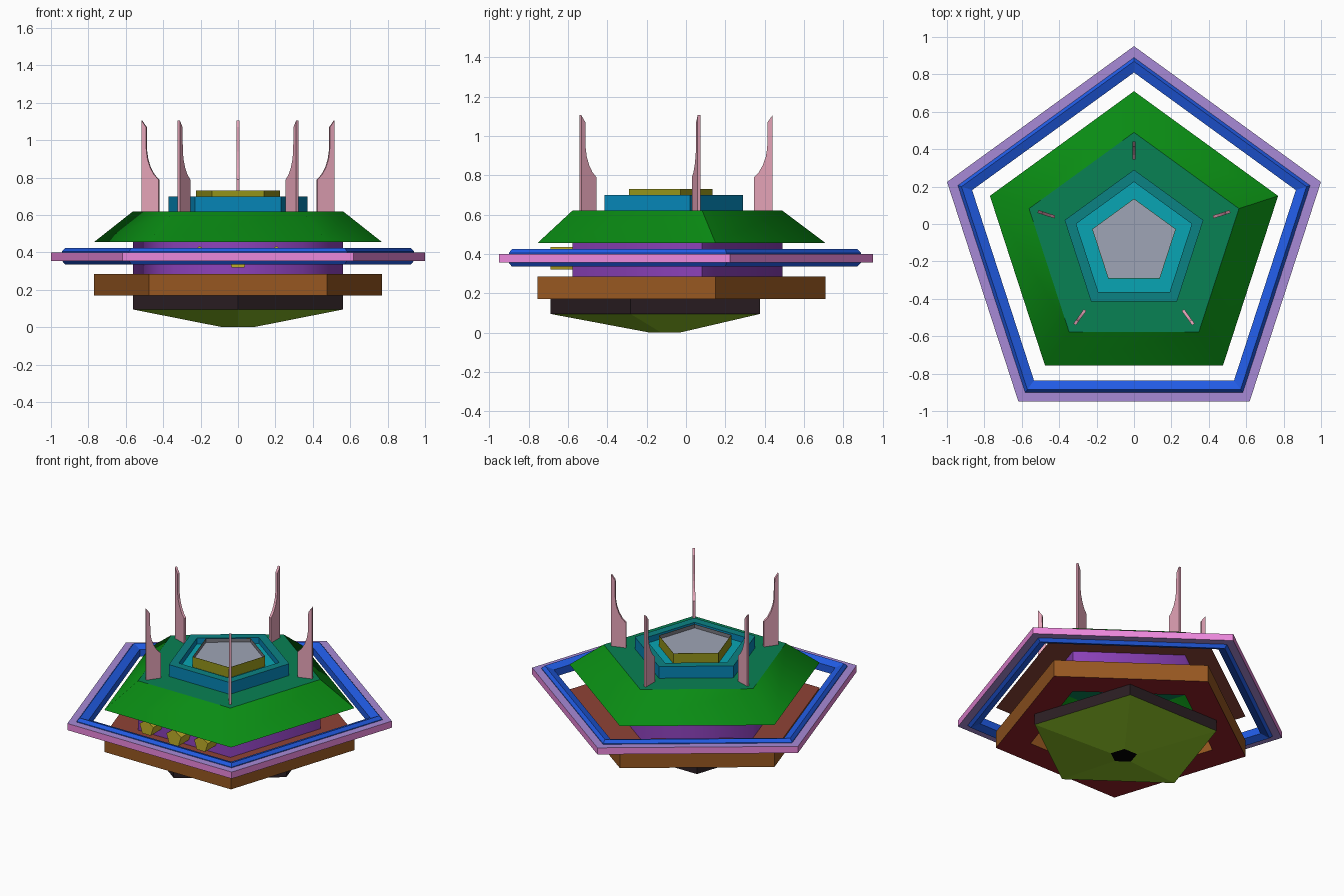
import bpy, bmesh, math
from mathutils import Matrix, Vector

if "Cube" in bpy.data.objects:
    bpy.data.objects.remove(bpy.data.objects["Cube"])

CY = -0.10   # shared centre of the pentagons
mats = {}


def rgb(*c):
    """Screen colour 0-255 to linear."""
    return tuple((v / 255) ** 2.2 for v in c)


def mat(c):
    if c not in mats:
        m = bpy.data.materials.new("paint_%d" % len(mats))
        m.diffuse_color = (*c, 1)
        m.use_nodes = True
        m.node_tree.nodes["Principled BSDF"].inputs["Base Color"].default_value = m.diffuse_color
        mats[c] = m
    return mats[c]


def finish(name, bm, colours):
    me = bpy.data.meshes.new(name)
    bm.to_mesh(me)
    bm.free()
    for c in colours:
        me.materials.append(mat(c))
    ob = bpy.data.objects.new(name, me)
    bpy.context.collection.objects.link(ob)
    return ob


def pentagon_shell(name, profile, colours, closed=False, cap_start=False, cap_end=False,
                   turn=90, smooth=None):
    """Sweep a (radius, z) profile round a pentagon; one colour per band.
    The band numbered smooth is shaded round its corners, with one sharp seam."""
    bm = bmesh.new()
    rings = []
    for r, z in profile:
        angles = [math.radians(turn + 72 * i) for i in range(5)]
        rings.append([bm.verts.new((r * math.cos(a), CY + r * math.sin(a), z)) for a in angles])
    last = len(colours) - 1
    soft = []
    for k in range(len(rings) if closed else len(rings) - 1):
        a, b = rings[k], rings[(k + 1) % len(rings)]
        for i in range(5):
            j = (i + 1) % 5
            f = bm.faces.new((a[i], a[j], b[j], b[i]))
            f.material_index = min(k, last)
            f.smooth = k == smooth
        if k == smooth:
            soft = [bm.edges.get((a[i], b[i])) for i in range(4)]
    if cap_start:
        bm.faces.new(rings[0][::-1]).material_index = last
    if cap_end:
        bm.faces.new(rings[-1]).material_index = last
    for e in bm.edges:
        e.smooth = e in soft
    return finish(name, bm, colours)


def prism(name, outline, depth, colour, matrix):
    """Extrude an outline in the local x-z plane, centred on local y."""
    bm = bmesh.new()
    face = bm.faces.new([bm.verts.new((x, -depth / 2, z)) for x, z in outline])
    ext = bmesh.ops.extrude_face_region(bm, geom=[face])
    moved = [v for v in ext["geom"] if isinstance(v, bmesh.types.BMVert)]
    bmesh.ops.translate(bm, verts=moved, vec=Vector((0, depth, 0)))
    bmesh.ops.recalc_face_normals(bm, faces=bm.faces)
    bm.transform(matrix)
    return finish(name, bm, [colour])


GREEN, TEAL, UMBER = rgb(18, 138, 26), rgb(17, 128, 84), rgb(140, 70, 58)
BROWN, RUST, MAROON = rgb(150, 88, 38), rgb(142, 68, 57), rgb(146, 37, 44)
BLUE, PINK, LILAC = rgb(38, 92, 228), rgb(235, 135, 219), rgb(166, 137, 213)
OLIVE, DARK, BLACK = rgb(145, 200, 45), rgb(47, 36, 40), rgb(5, 5, 5)
SEA, CYAN, RIM = rgb(14, 132, 180), rgb(17, 163, 178), rgb(19, 129, 130)
YELLOW, GREY, SLATE = rgb(146, 146, 32), rgb(157, 163, 180), rgb(120, 120, 128)
PURPLE, ROSE, GOLD = rgb(140, 68, 186), rgb(228, 162, 182), rgb(190, 172, 45)

# keel, pointing the opposite way to the rest
pentagon_shell("keel", [(0.085, 0), (0.59, 0.095), (0.59, 0.17)],
               [OLIVE, DARK, BLACK], cap_start=True, turn=-90)

# open-centred lower deck and hollow body wall
pentagon_shell("lower_deck", [(0.59, 0.17), (0.81, 0.17), (0.81, 0.285), (0.59, 0.285)],
               [MAROON, BROWN, RUST, BROWN], closed=True)
pentagon_shell("body_wall", [(0.59, 0.285), (0.59, 0.455)], [PURPLE], smooth=0)

# sloped roof with underside and flat deck
pentagon_shell("roof", [(0.59, 0.455), (0.81, 0.455), (0.59, 0.62), (0.39, 0.62)],
               [UMBER, GREEN, TEAL], smooth=1)

# raised collar with a recess, and the open-topped hatch inside it
pentagon_shell("collar", [(0.39, 0.62), (0.39, 0.70), (0.325, 0.70), (0.325, 0.66), (0.235, 0.66)],
               [SEA, RIM, SEA, CYAN])
pentagon_shell("hatch", [(0.235, 0.66), (0.235, 0.73), (0.233, 0.73), (0.233, 0.705)],
               [YELLOW, YELLOW, SLATE, GREY], cap_end=True)

# floating ring: outer band and chamfered inner rail
pentagon_shell("ring_band", [(0.985, 0.355), (1.051, 0.355), (1.051, 0.40), (0.985, 0.40)],
               [LILAC, PINK, LILAC], closed=True)
pentagon_shell("ring_rail", [(0.91, 0.355), (0.97, 0.335), (0.99, 0.355), (0.99, 0.405),
                             (0.97, 0.425), (0.91, 0.405)], [BLUE], closed=True)

# five upright fins at the roof corners
fin = [(0.445, 0.62), (0.54, 0.62), (0.54, 1.105), (0.515, 1.07), (0.513, 0.94),
       (0.506, 0.895), (0.491, 0.852), (0.470, 0.815), (0.445, 0.79)]
for i in range(5):
    m = Matrix.Translation((0, CY, 0)) @ Matrix.Rotation(math.radians(90 + 72 * i), 4, 'Z')
    prism("fin_%d" % (i + 1), fin, 0.016, ROSE, m)

# three small five-sided nozzles on the front wall
for label, x, z, r in (("left", -0.205, 0.380, 0.054), ("middle", 0, 0.367, 0.058),
                       ("right", 0.205, 0.380, 0.054)):
    sides = [(r * math.cos(math.radians(90 + 72 * i)), r * math.sin(math.radians(90 + 72 * i)))
             for i in range(5)]
    prism("nozzle_" + label, sides, 0.12, GOLD, Matrix.Translation((x, -0.63, z)))
